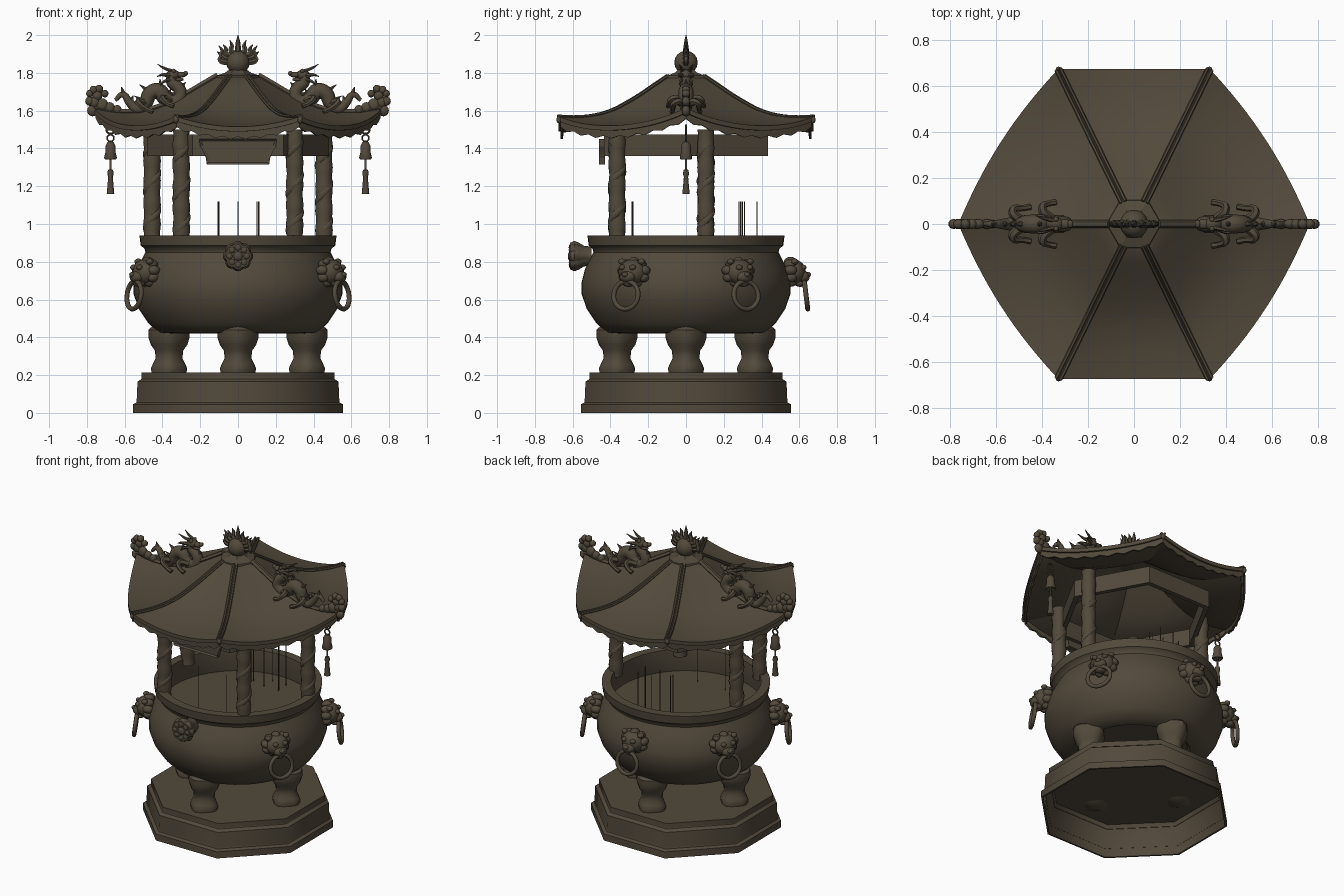
import bpy, bmesh, math
from mathutils import Matrix, Vector

if "Cube" in bpy.data.objects:
    bpy.data.objects.remove(bpy.data.objects["Cube"])
PI = math.pi
bronze = bpy.data.materials.new("dark_bronze")
bronze.diffuse_color = (0.085, 0.067, 0.044, 1)
bronze.use_nodes = True
bronze.node_tree.nodes["Principled BSDF"].inputs["Base Color"].default_value = bronze.diffuse_color
I4 = Matrix.Identity(4)

def finish(name, bm, M=I4, smooth=40):
    bmesh.ops.recalc_face_normals(bm, faces=bm.faces)
    me = bpy.data.meshes.new(name)
    bm.to_mesh(me); bm.free()
    me.materials.append(bronze)
    ob = bpy.data.objects.new(name, me)
    bpy.context.collection.objects.link(ob)
    ob.matrix_world = M
    if smooth:
        bpy.context.view_layer.objects.active = ob
        bpy.ops.object.select_all(action='DESELECT')
        ob.select_set(True)
        bpy.ops.object.shade_smooth_by_angle(angle=math.radians(smooth))
    return ob

def lathe(name, prof, n=32, M=I4, phase=0, smooth=40, shape=lambda a, z: 1):
    """Revolve (radius, z) points; ends with radius 0 close to a pole."""
    bm = bmesh.new(); rings = []
    for r, z in prof:
        angs = [phase + 2 * PI * i / n for i in range(n)]
        rings.append([bm.verts.new((r * shape(a, z) * math.cos(a), r * shape(a, z) * math.sin(a), z)) for a in angs])
    for A, B in zip(rings, rings[1:]):
        for i in range(n):
            bm.faces.new((A[i], A[(i + 1) % n], B[(i + 1) % n], B[i]))
    bmesh.ops.remove_doubles(bm, verts=bm.verts, dist=1e-5)
    return finish(name, bm, M, smooth)

def blobs(name, items, M=I4, seg=12):
    """Several ellipsoids (centre, radii) in one object."""
    bm = bmesh.new()
    for c, r in items:
        bmesh.ops.create_uvsphere(bm, u_segments=seg, v_segments=8, radius=1,
                                  matrix=Matrix.Translation(c) @ Matrix.Diagonal((*r, 1)))
    return finish(name, bm, M, 60)

def tubes(name, paths, M=I4, res=2, closed=False):
    """Smooth tapered tubes; every path is a list of (x, y, z, radius)."""
    cu = bpy.data.curves.new(name, 'CURVE')
    cu.dimensions, cu.bevel_depth, cu.bevel_resolution = '3D', 1, res
    cu.use_fill_caps, cu.resolution_u = True, 5
    for p in paths:
        sp = cu.splines.new('BEZIER')
        sp.bezier_points.add(len(p) - 1)
        sp.use_cyclic_u = closed
        for b, q in zip(sp.bezier_points, p):
            b.co, b.radius = q[:3], q[3]
            b.handle_left_type = b.handle_right_type = 'AUTO'
    tmp = bpy.data.objects.new(name, cu)
    bpy.context.collection.objects.link(tmp)
    bpy.context.view_layer.update()
    bm = bmesh.new()
    bm.from_mesh(bpy.data.meshes.new_from_object(tmp.evaluated_get(bpy.context.evaluated_depsgraph_get())))
    bpy.data.objects.remove(tmp)
    return finish(name, bm, M, 50)

def circle(cx, cy, cz, R, r, n=10):
    """Ring path in the xz plane."""
    return [(cx + R * math.cos(2 * PI * i / n), cy, cz + R * math.sin(2 * PI * i / n), r) for i in range(n)]

def rot(a): return Matrix.Rotation(a, 4, 'Z')
def at(x, y, z): return Matrix.Translation((x, y, z))
MIRROR = Matrix.Diagonal((-1, 1, 1, 1))

# Hollow octagonal plinth
k = 1 / math.cos(PI / 8)
lathe("plinth", [(r * k, z) for r, z in [(0, .205), (.5, .205), (.525, .15), (.545, 0), (.557, 0), (.557, .045), (.537, .055),
      (.532, .165), (.51, .18), (.51, .215), (0, .215)]], 8, phase=PI / 8, smooth=50)

# Bowl, ash bed and incense
lathe("bowl", [(0, .45), (.33, .45), (.35, .42), (.42, .425), (.475, .475), (.525, .55), (.553, .63), (.553, .69),
      (.535, .76), (.505, .82), (.49, .85), (.495, .87), (.515, .885), (.522, .94), (.465, .94), (.46, .86),
      (.47, .79), (0, .8)], 56)
spots = [(-.1, -.28), (-.105, .29), (0, .375), (.1, .3), (.11, .28), (.1, .375), (-.1, .31), (.11, -.285), (0, .28)]
tubes("incense_sticks", [[(x, y, .78, .003), (x, y, 1.12, .003)] for x, y in spots], res=0)

# Four stout legs, their soles showing through the plinth
for i in range(4):
    lathe("leg", [(0, .19), (.05, .195), (.085, .21), (.09, .235), (.08, .26), (.066, .29), (.07, .33), (.09, .36), (.102, .4),
          (.102, .44), (.06, .48), (0, .5)], 16, rot(i * PI / 2) @ at(.365, 0, 0),
          shape=lambda a, z: 1 + .07 * math.cos(4 * a))

# Five beast-head lugs with hanging rings
for i in range(1, 6):
    M = rot(i * PI / 3) @ at(0, -.565, .735)
    mane = [((.07 * math.sin(a), .012, .01 + .055 * math.cos(a)), (.028, .035, .026))
            for a in [2 * PI * j / 9 for j in range(9)]]
    face = [((0, -.005, .01), (.078, .065, .068)), ((0, -.055, -.015), (.045, .035, .032)),
            ((0, -.082, -.003), (.018, .015, .014)), ((0, -.04, -.05), (.036, .03, .018))]
    for s in (-1, 1):
        face += [((s * .032, -.055, .035), (.018, .018, .015)), ((s * .06, -.01, .066), (.02, .02, .016))]
    blobs("beast_head", face + mane, M, 10)
    tubes("pull_ring", [circle(0, 0, -.072, .074, .013)], M @ at(0, -.062, -.04) @ Matrix.Rotation(-.12, 4, 'X'), closed=True)

# Front blossom boss
M = at(0, -.5, .83) @ Matrix.Rotation(PI / 2, 4, 'X')
lathe("blossom_boss", [(0, 0), (.05, 0), (.052, .04), (.066, .065), (.076, .09), (.066, .115), (.035, .115), (0, .11)], 48, M,
      shape=lambda a, z: 1 + (.12 * abs(math.cos(4 * a)) - .06) * min(1, z / .05))
blobs("blossom_centre", [((0, 0, .112), (.026, .026, .014))] + [((.046 * math.cos(j * PI / 4), .046 * math.sin(j * PI / 4), .108),
      (.02, .02, .013)) for j in range(8)], M, 8)

# Four columns, lightly gnarled, standing on the rim
for x, y in [(.455, .105), (-.455, .105), (.3, -.365), (-.3, -.365)]:
    M = at(x, y, 0)
    prof = [(0, .9)] + [(.044 + .003 * math.sin(j * 1.9 + x * 9), .9 + .6 * j / 18) for j in range(19)] + [(0, 1.5)]
    lathe("column", prof, 14, M)
    coil = [(.026 * math.cos(j * .9 + 9 * x), .026 * math.sin(j * .9 + 9 * x), .95 + .028 * j, .023) for j in range(18)]
    tubes("column_coil", [coil], M)

# Hexagonal tie beam
h = 1 / math.cos(PI / 6)
lathe("tie_beam", [(r * h, z) for r, z in [(.405, 1.36), (.435, 1.36), (.435, 1.475), (.405, 1.475), (.405, 1.36)]], 6,
      Matrix.Diagonal((.96, 1, 1, 1)), smooth=0)

# Hanging plaque with scooped sides
bm = bmesh.new()
outline = [(.165, 1.315), (.17, 1.35), (.185, 1.385), (.2, 1.41), (.205, 1.45)]
loop = [(x, z) for x, z in outline] + [(-x, z) for x, z in reversed(outline)]
f = bm.faces.new([bm.verts.new((x, -.43, z)) for x, z in loop])
top = bmesh.ops.extrude_face_region(bm, geom=[f])
bmesh.ops.translate(bm, verts=[v for v in top['geom'] if isinstance(v, bmesh.types.BMVert)], vec=(0, -.03, 0))
bm.normal_update()
front = [q for q in bm.faces if q.calc_center_median().y < -.455]
bmesh.ops.inset_region(bm, faces=front, thickness=.014, depth=-.008)
finish("plaque", bm, smooth=0)

# Swept roof: hexagon with raised corners, sagging eaves, fringed edge
corners = [(.765, 0, 1.615), (.33, .675, 1.57), (-.33, .675, 1.57), (-.765, 0, 1.615), (-.33, -.675, 1.57), (.33, -.675, 1.57)]
SEG = 16
HIP = [(.0, 1.795), (.14, 1.785), (.25, 1.735), (.37, 1.68), (.47, 1.64), (.57, 1.605), (.7, 1.578), (.85, 1.567), (1, 1.57)]

def roof_point(t, z, side, s):
    A, B = Vector(corners[side]), Vector(corners[(side + 1) % 6])
    p = A.lerp(B, s)
    n = Vector((p.x, p.y, 0)).normalized()
    slant = side not in (1, 4)
    sag = 4 * s * (1 - s)
    q = p + n * (.038 if slant else 0) * sag * t
    return Vector((q.x * t, q.y * t, z + (p.z - 1.57) * t ** 3 - (.07 if slant else .055) * sag * t * t))

bm = bmesh.new(); rings = []
slots = [(i, j / SEG) for i in range(6) for j in range(SEG)]
for t, z in HIP:
    rings.append([bm.verts.new(roof_point(t, z, i, s)) for i, s in slots])
for t, drop, fr in [(1, .025, 0), (.985, .027, 0), (.985, .055, .014), (.965, .055, .014), (.96, .035, 0)]:
    rings.append([bm.verts.new(roof_point(t, 1.57 - drop - fr * (n % 2), i, s)) for n, (i, s) in enumerate(slots)])
for t, z in reversed(HIP[:-1]):
    rings.append([bm.verts.new(roof_point(t * .95, z - .035, i, s)) for i, s in slots])
N = len(slots)
for A, B in zip(rings, rings[1:]):
    for i in range(N):
        bm.faces.new((A[i], A[(i + 1) % N], B[(i + 1) % N], B[i]))
bmesh.ops.remove_doubles(bm, verts=bm.verts, dist=1e-5)
finish("roof", bm, smooth=30)

# Hip ridges: double ribs on four hips, one taller rib on the side hips
for i in range(6):
    side_hip = i in (0, 3)
    d = Vector((-corners[i][1], corners[i][0], 0)).normalized()
    ribs = []
    for off in ((-.01, .01) if not side_hip else (0,)):
        ribs.append([(*(roof_point(t, z + .002, i, 0) + d * off), .018 if side_hip else .008) for t, z in HIP[1:]])
    tubes("hip_ridge", ribs, res=1)
    blobs("hip_end", [(Vector(corners[i]) * .995 + Vector((0, 0, -.01)), (.014, .014, .02))], seg=8)

# Crown cap, pearl and upswept flames
lathe("crown_cap", [(0, 1.74), (.125, 1.755), (.118, 1.785), (.07, 1.8), (.05, 1.815), (0, 1.82)], 6, smooth=0)
blobs("pearl", [((0, 0, 1.855), (.062, .062, .062))], seg=20)
flames = []
for j in range(-4, 5):
    a, s = j * .4, (j > 0) - (j < 0)
    x, z = .05 * math.sin(a), 1.855 + .05 * math.cos(a)
    H = .095 if j == 0 else .06 + .012 * (j % 2)
    out = .055 * math.sin(a)
    flames.append([(x, 0, z, .018), (x + out * .8, 0, z + H * .25, .016), (x + out * .8 - s * .004, 0, z + H * .6, .012),
                   (x + out * 1.1, 0, z + H, .002)])
tubes("flame_crown", flames, res=1)

# Mirrored side ornaments: dragon, cloud scroll, bell
for M in (I4, MIRROR):
    body = [(.65, 1.655, .01), (.61, 1.685, .016), (.575, 1.645, .022), (.53, 1.61, .03), (.49, 1.64, .036), (.465, 1.69, .04),
            (.42, 1.705, .041), (.385, 1.665, .04), (.345, 1.645, .038), (.305, 1.675, .036), (.315, 1.72, .033), (.35, 1.75, .03), (.35, 1.785, .028)]
    tubes("dragon_body", [[(x, 0, z, r) for x, z, r in body]], M)
    spikes = []
    for (x0, z0, _), (x, z, r), (x1, z1, _) in zip(body, body[1:], body[2:]):
        n = Vector((z1 - z0, 0, x0 - x1)).normalized()
        n = n if n.z > -.2 else -n
        spikes.append([(x + n.x * r * .7, 0, z + n.z * r * .7, .014), (x + n.x * (r + .025) + .012, 0, z + n.z * (r + .025), .002)])
    tubes("dragon_spines", spikes, M, res=1)
    blobs("dragon_head", [((.345, 0, 1.79), (.038, .032, .028)), ((.305, 0, 1.79), (.034, .022, .016)), ((.277, 0, 1.797), (.013, .018, .013)),
          ((.315, 0, 1.765), (.03, .018, .01)), ((.34, .02, 1.81), (.012, .012, .012)), ((.34, -.02, 1.81), (.012, .012, .012))], M, 10)
    trim, legs = [], []
    for s in (-1, 1):
        trim += [[(.35, s * .015, 1.81, .01), (.39, s * .025, 1.825, .008), (.425, s * .035, 1.845, .002)],
                 [(.365, s * .02, 1.785, .013), (.4, s * .035, 1.79, .009), (.43, s * .04, 1.78, .002)],
                 [(.36, s * .02, 1.765, .01), (.39, s * .03, 1.755, .008), (.41, s * .035, 1.735, .002)]]
        legs += [[(.36, s * .02, 1.65, .022), (.4, s * .07, 1.665, .018), (.37, s * .09, 1.635, .013), (.34, s * .095, 1.625, .013)],
                 [(.5, s * .02, 1.64, .022), (.53, s * .055, 1.645, .018), (.48, s * .07, 1.605, .013), (.45, s * .075, 1.595, .013)]]
    tubes("dragon_horns_and_mane", trim, M, res=1)
    tubes("dragon_legs", legs, M, res=1)
    # Cloud scroll on the ridge tip
    cloud = [(.64, 1.605, .025), (.68, 1.615, .03), (.72, 1.63, .036), (.76, 1.645, .03), (.785, 1.65, .025), (.745, 1.68, .028),
             (.735, 1.715, .022), (.765, 1.71, .022), (.785, 1.69, .02), (.705, 1.69, .02), (.77, 1.6, .03)]
    blobs("cloud_scroll", [((x, 0, z), (r, .022, r)) for x, z, r in cloud], M, 10)
    # Bell and tassel
    tubes("bell_chain", [circle(.675, 0, 1.5, .022, .006, 8), circle(.675, 0, 1.455, .018, .005, 8)], M, res=1, closed=True)
    lathe("bell", [(0, 1.44), (.015, 1.435), (.026, 1.415), (.027, 1.38), (.034, 1.35), (.03, 1.342), (0, 1.36)], 14, M @ at(.675, 0, 0))
    lathe("tassel", [(0, 1.37), (.006, 1.37), (.006, 1.29), (.014, 1.285), (.017, 1.265), (.012, 1.25), (.02, 1.16), (0, 1.16)], 10, M @ at(.675, 0, 0))
